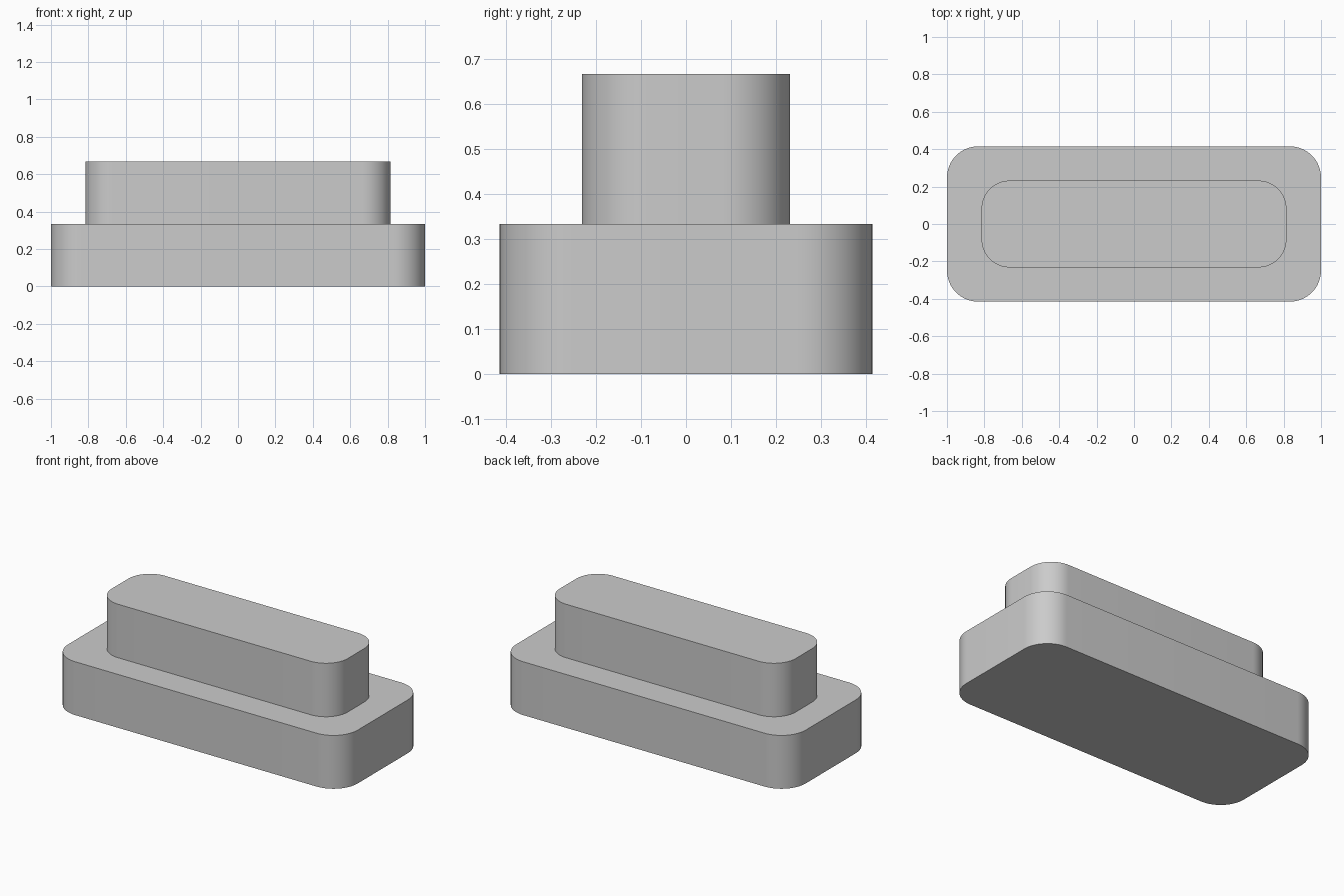
import bpy, bmesh, math

if "Cube" in bpy.data.objects:
    bpy.data.objects.remove(bpy.data.objects["Cube"])

grey = bpy.data.materials.new("plain grey")
grey.diffuse_color = (0.6, 0.6, 0.6, 1)
grey.use_nodes = True
grey.node_tree.nodes["Principled BSDF"].inputs["Base Color"].default_value = grey.diffuse_color


def rounded_block(name, half_x, half_y, radius, z0, z1, steps=16):
    """Upright block with rounded vertical corners."""
    bm = bmesh.new()
    outline = []
    corners = [(1, 1), (-1, 1), (-1, -1), (1, -1)]
    for i, (sx, sy) in enumerate(corners):
        for k in range(steps + 1):
            a = math.pi / 2 * (i + k / steps)
            outline.append(bm.verts.new((sx * (half_x - radius) + radius * math.cos(a),
                                         sy * (half_y - radius) + radius * math.sin(a), z0)))
    bottom = bm.faces.new(outline)
    top = bmesh.ops.extrude_face_region(bm, geom=[bottom], use_keep_orig=True)["geom"]
    bmesh.ops.translate(bm, vec=(0, 0, z1 - z0),
                        verts=[v for v in top if isinstance(v, bmesh.types.BMVert)])
    bmesh.ops.recalc_face_normals(bm, faces=bm.faces)
    mesh = bpy.data.meshes.new(name)
    bm.to_mesh(mesh)
    bm.free()
    mesh.materials.append(grey)
    obj = bpy.data.objects.new(name, mesh)
    bpy.context.collection.objects.link(obj)
    # Smooth corners, crisp rims
    bpy.ops.object.select_all(action='DESELECT')
    obj.select_set(True)
    bpy.context.view_layer.objects.active = obj
    bpy.ops.object.shade_smooth_by_angle(angle=math.radians(30))
    return obj


# Wide lower step and narrower upper step
rounded_block("base_step", 1.0, 0.415, 0.167, 0.0, 0.333)
rounded_block("upper_step", 0.815, 0.232, 0.15, 0.333, 0.667)
